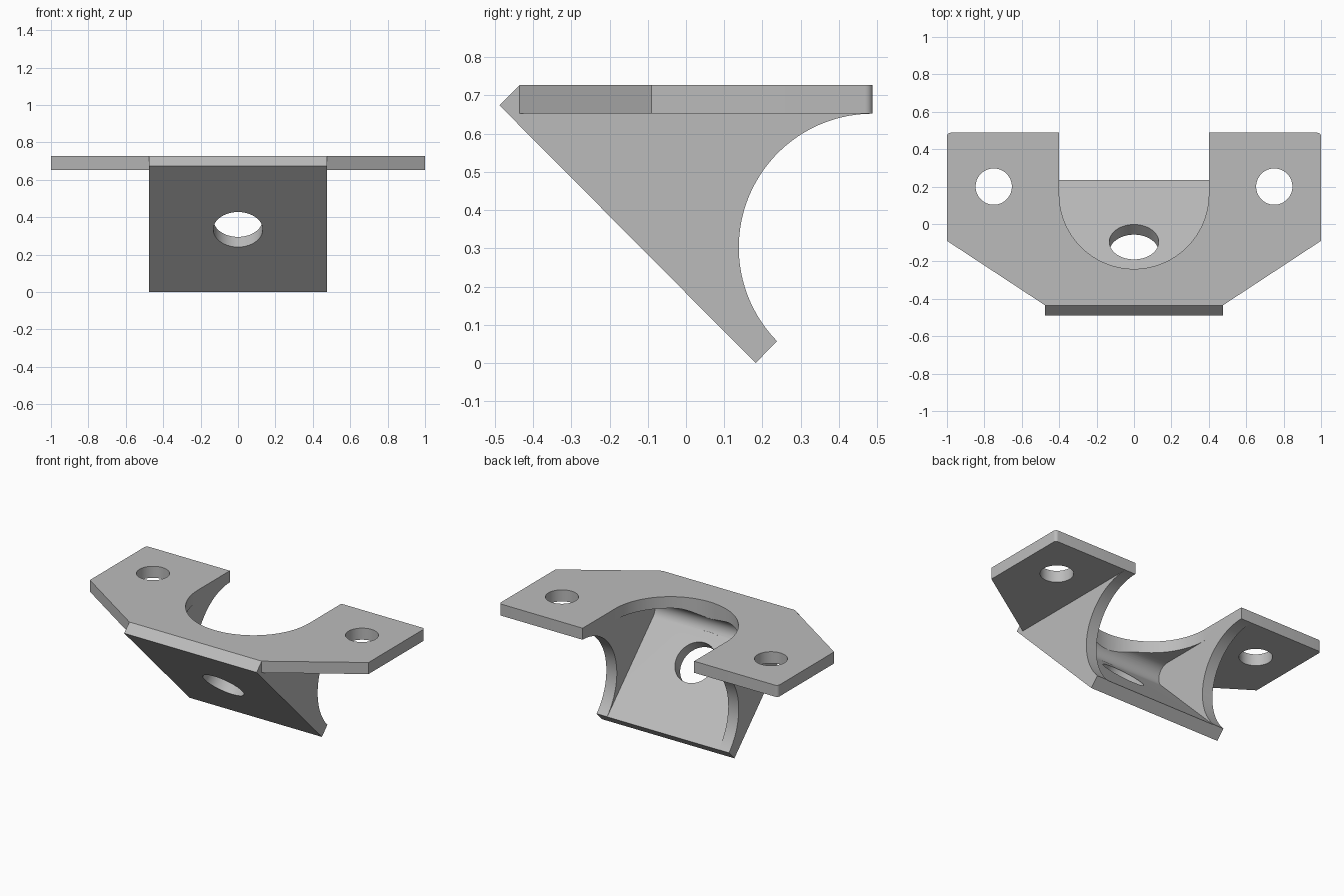
import bpy, bmesh
from math import cos, sin, radians, pi
from mathutils import Vector, Matrix

if "Cube" in bpy.data.objects:
    bpy.data.objects.remove(bpy.data.objects["Cube"])

grey = bpy.data.materials.new("plain_grey")
grey.use_nodes = True
colour = (0.5, 0.5, 0.5, 1)
grey.diffuse_color = colour
grey.node_tree.nodes["Principled BSDF"].inputs["Base Color"].default_value = colour

TOP, UNDER = 0.727, 0.652      # flange top and underside
WIDE, SLOT = 0.475, 0.4        # half widths of the body and of its inside
SLANT = 0.292                  # y + z on the inner face of the sloping plate
BACK = 0.488


def arc(cx, cy, r, a, b, n):
    """Points on an arc from angle a to b in degrees."""
    angles = [radians(a + (b - a) * i / n) for i in range(n + 1)]
    return [(cx + r * cos(t), cy + r * sin(t)) for t in angles]


def prism(name, low, high):
    """Solid between two matching outlines."""
    bm = bmesh.new()
    a = [bm.verts.new(p) for p in low]
    b = [bm.verts.new(p) for p in high]
    bm.faces.new(a)
    bm.faces.new(b)
    for i in range(len(a)):
        j = (i + 1) % len(a)
        bm.faces.new((a[i], a[j], b[j], b[i]))
    bmesh.ops.recalc_face_normals(bm, faces=bm.faces)
    return finish(name, bm)


def finish(name, bm):
    mesh = bpy.data.meshes.new(name)
    bm.to_mesh(mesh)
    bm.free()
    mesh.materials.append(grey)
    ob = bpy.data.objects.new(name, mesh)
    bpy.context.collection.objects.link(ob)
    return ob


def across(name, profile, half):
    """Side profile (y, z) extruded across x."""
    return prism(name, [(-half, y, z) for y, z in profile],
                 [(half, y, z) for y, z in profile])


def drill(name, centre, axis, r):
    bm = bmesh.new()
    turn = Vector(axis).to_track_quat('Z', 'Y').to_matrix().to_4x4()
    bmesh.ops.create_cone(bm, cap_ends=True, segments=64, radius1=r, radius2=r,
                          depth=0.3, matrix=Matrix.Translation(centre) @ turn)
    return finish(name, bm)


def combine(target, tool, operation):
    mod = target.modifiers.new(tool.name, 'BOOLEAN')
    mod.object, mod.operation, mod.solver = tool, operation, 'EXACT'
    bpy.context.view_layer.objects.active = target
    bpy.ops.object.modifier_apply(modifier=mod.name)
    bpy.data.objects.remove(tool)


# Wedge body with a concave back
side = [(-BACK, 0.674), (-0.435, TOP), (BACK, TOP)]
side += arc(BACK, 0.302, 0.35, 90, 224.4, 40)
side += [(0.182, 0)]
bracket = across("bracket", side, WIDE)

# Hollow between the two gussets, with a rounded inner corner
hollow = arc(-0.179, 0.577, 0.075, 90, 225, 16)
hollow += [(0.9, SLANT - 0.9), (0.9, UNDER)]
combine(bracket, across("hollow_cutter", hollow, SLOT), 'DIFFERENCE')

# Flange with two ears, notched by a round-ended slot, one outline
right = [(WIDE, -0.435), (1, -0.09)] + arc(0.98, BACK - 0.02, 0.02, 0, 90, 6)
right += [(SLOT, BACK)]
notch = arc(0, 0.16, SLOT, 0, -180, 64)
outline = right + notch + [(-x, y) for x, y in reversed(right)]
flange = prism("flange", [(x, y, UNDER) for x, y in outline],
               [(x, y, TOP) for x, y in outline])

# Slot cutter stops on the sloping plate
slot = [(SLOT, 0.7)] + notch + [(-SLOT, 0.7)]
cutter = prism("slot_cutter", [(x, y, SLANT - y) for x, y in slot],
               [(x, y, 1) for x, y in slot])
combine(bracket, cutter, 'DIFFERENCE')
combine(bracket, flange, 'UNION')

# Bolt holes in the ears and in the sloping plate
for x in (-0.75, 0.75):
    combine(bracket, drill("ear_drill", (x, 0.2, 0.69), (0, 0, 1), 0.097), 'DIFFERENCE')
combine(bracket, drill("plate_drill", (0, -0.122, 0.362), (0, 1, 1), 0.132), 'DIFFERENCE')

bpy.ops.object.select_all(action='DESELECT')
bracket.select_set(True)
bpy.context.view_layer.objects.active = bracket
bpy.ops.object.shade_smooth_by_angle(angle=radians(30))
